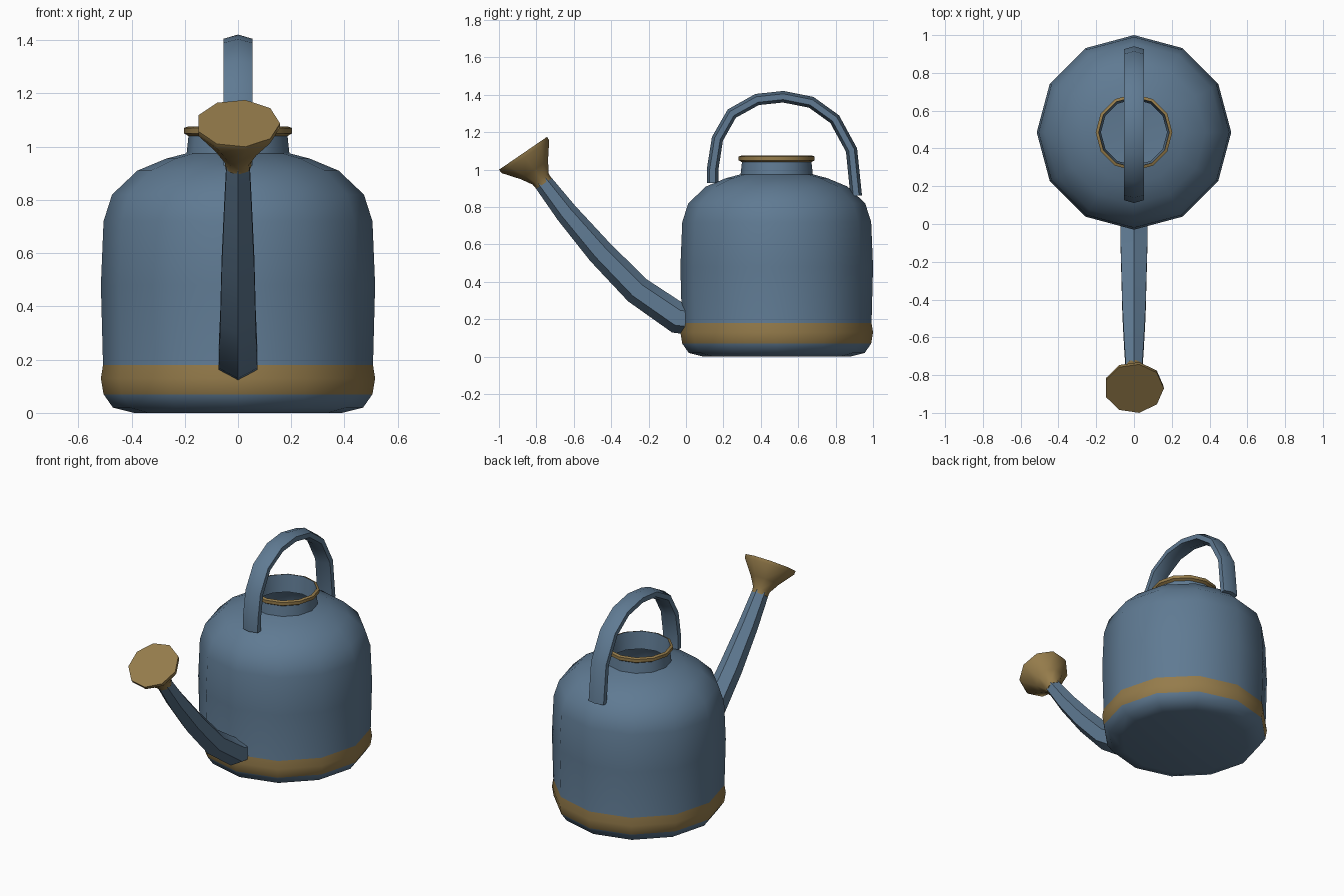
import bpy, math
from mathutils import Vector

if "Cube" in bpy.data.objects:
    bpy.data.objects.remove(bpy.data.objects["Cube"])


def material(name, rgb):
    m = bpy.data.materials.new(name)
    m.diffuse_color = (*rgb, 1)
    m.use_nodes = True
    m.node_tree.nodes["Principled BSDF"].inputs["Base Color"].default_value = m.diffuse_color
    return m


BLUE = material("blue_enamel", (0.115, 0.195, 0.29))
GOLD = material("brass", (0.30, 0.20, 0.07))
X = Vector((1, 0, 0))


def loft(name, rings, sides, mats, phase=0, axis=None, gold=(), cap_end=True):
    """Skin rings (y, z, radius across x, radius in plane) along a path in the YZ plane."""
    pts = [Vector((0, r[0], r[1])) for r in rings]
    verts, faces, slots = [], [], []
    for i, (p, r) in enumerate(zip(pts, rings)):
        if axis:
            t = Vector(axis).normalized()
        else:
            a = (p - pts[i - 1]).normalized() if i > 0 else Vector()
            b = (pts[i + 1] - p).normalized() if i < len(pts) - 1 else Vector()
            t = (a + b).normalized()
        n = t.cross(X)
        for k in range(sides):
            w = phase + 2 * math.pi * k / sides
            verts.append(p + X * r[2] * math.cos(w) + n * r[3] * math.sin(w))
    for i in range(len(pts) - 1):
        for k in range(sides):
            a, b = i * sides + k, i * sides + (k + 1) % sides
            faces.append((a, b, b + sides, a + sides))
            slots.append(1 if i in gold else 0)
    faces.append(tuple(reversed(range(sides))))
    slots.append(0)
    if cap_end:
        faces.append(tuple(range(len(verts) - sides, len(verts))))
        slots.append(0)
    me = bpy.data.meshes.new(name)
    me.from_pydata(verts, [], faces)
    for m in mats:
        me.materials.append(m)
    for poly, s in zip(me.polygons, slots):
        poly.material_index = s
    ob = bpy.data.objects.new(name, me)
    bpy.context.collection.objects.link(ob)
    bpy.context.view_layer.objects.active = ob
    bpy.ops.object.select_all(action='DESELECT')
    ob.select_set(True)
    bpy.ops.object.shade_smooth_by_angle(angle=math.radians(50))
    return ob


# Tank: base, brass band, shoulder, neck, brass rim, inner neck wall (open top)
profile = [(0.39, 0.0), (0.47, 0.02), (0.505, 0.07), (0.515, 0.13), (0.507, 0.18),
           (0.515, 0.48), (0.505, 0.72), (0.473, 0.82), (0.378, 0.91),
           (0.27, 0.955), (0.193, 0.975), (0.186, 1.04),
           (0.203, 1.05), (0.203, 1.07), (0.187, 1.076), (0.175, 0.965)]
loft("tank", [(0.485, z, r, r) for r, z in profile], 12, [BLUE, GOLD],
     axis=(0, 0, 1), gold=(2, 3, 11, 12, 13), cap_end=False)

# Spout: tapered six-sided tube
spout = [(0.03, 0.2, 0.083), (-0.045, 0.208, 0.084), (-0.26, 0.355, 0.077),
         (-0.46, 0.56, 0.071), (-0.64, 0.77, 0.06), (-0.77, 0.94, 0.05)]
loft("spout", [(y, z, r, r) for y, z, r in spout], 6, [BLUE], phase=math.pi / 6)

# Sprinkler rose: nine-sided flared cone
d = Vector((0, -0.565, 0.825))
start = Vector((0, -0.76, 0.925))
rose = []
for s, r in [(0, 0.05), (0.03, 0.053), (0.09, 0.09), (0.175, 0.157), (0.197, 0.158)]:
    p = start + d * s
    rose.append((p.y, p.z, r, r))
loft("sprinkler_rose", rose, 9, [GOLD], axis=d)

# Handle: flattened six-sided hoop
hoop = [(0.142, 0.93), (0.142, 1.0), (0.168, 1.165), (0.245, 1.3), (0.38, 1.375), (0.52, 1.39),
        (0.67, 1.36), (0.795, 1.27), (0.885, 1.105), (0.91, 0.86)]
loft("handle", [(y, z, 0.062, 0.031) for y, z in hoop], 6, [BLUE], phase=math.pi / 6)
